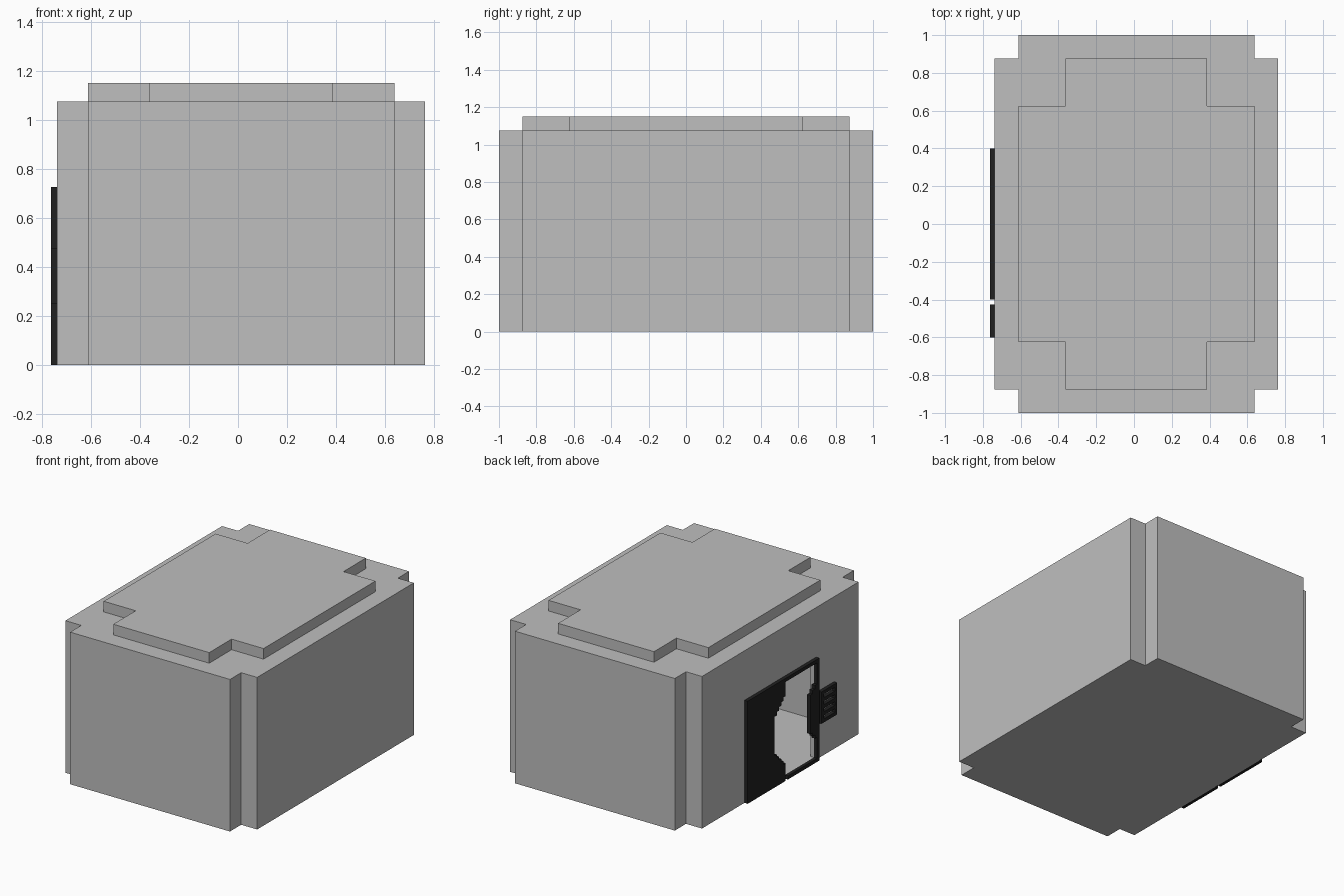
import bpy, bmesh
from mathutils import Vector

U = 0.025            # one modelling step
CX = 0.0125          # the shell is shifted to leave room for the door plates

if "Cube" in bpy.data.objects:
    bpy.data.objects.remove(bpy.data.objects["Cube"], do_unlink=True)


def material(name, rgb):
    m = bpy.data.materials.new(name)
    m.use_nodes = True
    col = (*rgb, 1.0)
    m.diffuse_color = col
    m.node_tree.nodes["Principled BSDF"].inputs["Base Color"].default_value = col
    return m


GREY = material("wall grey", (0.52, 0.52, 0.52))
BLACK = material("door black", (0.015, 0.015, 0.015))


def prism(name, points, depth, mat):
    """Extrude a closed outline of 3D points along the depth vector."""
    bm = bmesh.new()
    face = bm.faces.new([bm.verts.new(p) for p in points])
    new = bmesh.ops.extrude_face_region(bm, geom=[face])["geom"]
    moved = [v for v in new if isinstance(v, bmesh.types.BMVert)]
    bmesh.ops.translate(bm, verts=moved, vec=Vector(depth))
    bmesh.ops.recalc_face_normals(bm, faces=bm.faces)
    mesh = bpy.data.meshes.new(name)
    bm.to_mesh(mesh)
    bm.free()
    mesh.materials.append(mat)
    ob = bpy.data.objects.new(name, mesh)
    bpy.context.collection.objects.link(ob)
    return ob


def floor_block(name, outline, z0, z1):
    return prism(name, [(x, y, z0) for x, y in outline], (0, 0, z1 - z0), GREY)


def door_plate(name, outline):
    """Plate on the right wall; the outline is given in steps of (y, z)."""
    x = -0.7625
    return prism(name, [(x, y * U, z * U) for y, z in outline], (U, 0, 0), BLACK)


def rect(x0, x1, y0, y1):
    return [(x0, y0), (x1, y0), (x1, y1), (x0, y1)]


def notched(hx, hy, n):
    """Rectangle with a square notch of size n at each corner."""
    quarter = [(hx, hy - n), (hx - n, hy - n), (hx - n, hy)]
    pts = quarter + [(-x, y) for x, y in reversed(quarter)]
    pts += [(-x, -y) for x, y in pts]
    return [(x + CX, y) for x, y in pts]


def cut(target, outline, z0, z1):
    cutter = floor_block("cutter", outline, z0, z1)
    cutter.hide_render = True
    mod = target.modifiers.new("cut", 'BOOLEAN')
    mod.operation = 'DIFFERENCE'
    mod.solver = 'EXACT'
    mod.object = cutter
    bpy.context.view_layer.objects.active = target
    bpy.ops.object.modifier_apply(modifier=mod.name)
    bpy.data.objects.remove(cutter, do_unlink=True)


# Hollow room with a doorway in the right wall
room = floor_block("room_shell", notched(0.75, 1.0, 0.125), 0, 1.075)
cut(room, rect(-0.7125, 0.7375, -0.85, 0.85), U, 1.05)
cut(room, rect(-0.8, -0.70, -0.375, 0.375), U, 0.70)

# Raised roof slab
floor_block("roof_slab", notched(0.625, 0.875, 0.25), 1.075, 1.15)


def stairs(edge, step, z0, z1, count):
    """Stepped trapezoid going up from z0 to z1, moving 'step' per row."""
    pts = [(edge, z0)]
    for i in range(count):
        pts += [(edge + step * (i + 1), z0 + i), (edge + step * (i + 1), z0 + i + 1)]
    upper = [(y, z0 + z1 - z) for y, z in reversed(pts)]
    return pts + upper


# Closed door leaf with a stepped notch in its free edge
door_plate("door_leaf", [(16, 0), (-1, 0)] + stairs(-1, 1, 5, 24, 5)
           + [(-1, 29), (16, 29)])

# Frame around the open half
door_plate("frame_top", rect(-16, -1, 28, 29))
door_plate("frame_bottom", rect(-16, -2, 0, 1))
door_plate("frame_post", rect(-16, -15, 1, 28))

# Retracted leaf: only its stepped tongue shows
door_plate("retracted_leaf_tongue", stairs(-15, 1, 7, 22, 3))

# Grille panel beside the door
for i, y in enumerate((-24, -18)):
    door_plate(f"panel_side_{i + 1}", rect(y, y + 1, 10, 19))
for i in range(5):
    door_plate(f"panel_bar_{i + 1}", rect(-23, -18, 10 + 2 * i, 11 + 2 * i))
